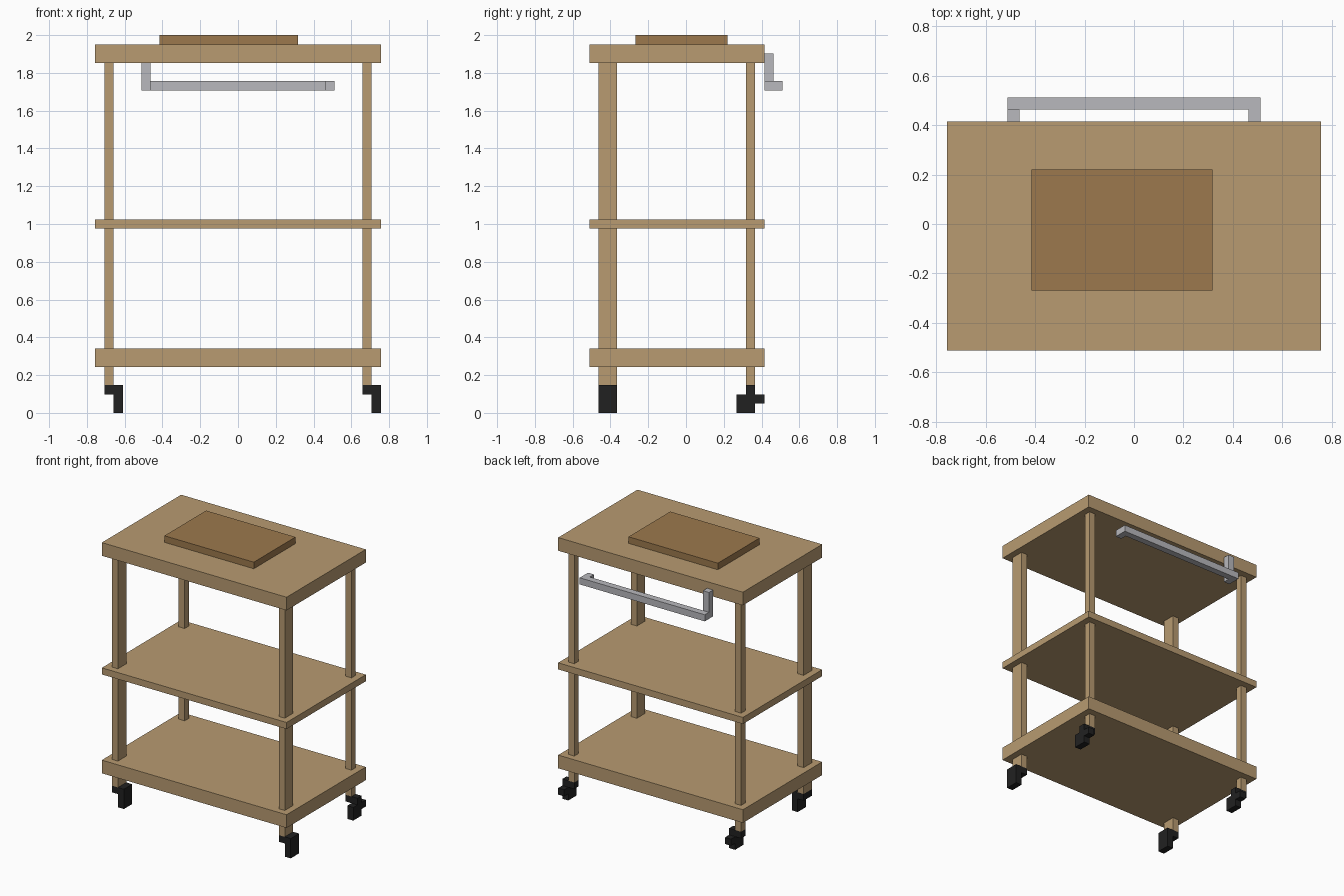
import bpy
import bmesh
from mathutils import Vector

cube = bpy.data.objects.get("Cube")
if cube:
    bpy.data.objects.remove(cube, do_unlink=True)

U = 2 / 41                          # one grid step
ORIGIN = Vector((15.5, 10.5, 0))    # grid point that sits at the world origin


def material(name, srgb):
    col = [((c / 255 + 0.055) / 1.055) ** 2.4 for c in srgb] + [1.0]
    m = bpy.data.materials.new(name)
    m.use_nodes = True
    m.diffuse_color = col
    bsdf = next(n for n in m.node_tree.nodes if n.type == 'BSDF_PRINCIPLED')
    bsdf.inputs["Base Color"].default_value = col
    return m


WOOD = material("light wood", (184, 155, 113))
BOARD = material("dark wood", (156, 121, 77))
METAL = material("grey metal", (185, 185, 189))
BLACK = material("black rubber", (33, 33, 33))


def boxes(name, mat, *spans):
    """One object made of boxes, each given as (x0, x1, y0, y1, z0, z1) in grid steps."""
    bm = bmesh.new()
    for x0, x1, y0, y1, z0, z1 in spans:
        lo, hi = Vector((x0, y0, z0)), Vector((x1, y1, z1))
        mid, size = (lo + hi) / 2 - ORIGIN, hi - lo
        for v in bmesh.ops.create_cube(bm, size=1)["verts"]:
            v.co = (v.co * size + mid) * U
    mesh = bpy.data.meshes.new(name)
    bm.to_mesh(mesh)
    bm.free()
    mesh.materials.append(mat)
    ob = bpy.data.objects.new(name, mesh)
    bpy.context.collection.objects.link(ob)
    return ob


# Shelves
for name, z0, z1 in (("bottom_shelf", 5, 7), ("middle_shelf", 20, 21), ("table_top", 38, 40)):
    boxes(name, WOOD, (0, 31, 0, 19, z0, z1))

# Cutting board
boxes("cutting_board", BOARD, (7, 22, 5, 15, 40, 41))

# Legs and casters; the casters are offset to the same side on both sides
for side, x in (("right", 1), ("left", 29)):
    boxes("front_leg_" + side, WOOD, (x, x + 1, 1, 3, 3, 38))
    boxes("back_leg_" + side, WOOD, (x, x + 1, 17, 18, 3, 38))
    boxes("front_caster_" + side, BLACK,
          (x, x + 2, 1, 3, 2, 3),           # bracket
          (x + 1, x + 2, 1, 3, 0, 2))       # wheel
    boxes("back_caster_" + side, BLACK,
          (x, x + 2, 17, 18, 2, 3),         # bracket
          (x + 1, x + 2, 16, 18, 0, 2),     # wheel
          (x + 1, x + 2, 18, 19, 1, 2))     # brake pedal

# Rail on the back: bar, end stubs and one upright
boxes("back_rail", METAL,
      (5, 26, 20, 21, 35, 36),
      (25, 26, 19, 20, 35, 36),
      (5, 6, 19, 20, 35, 39))
